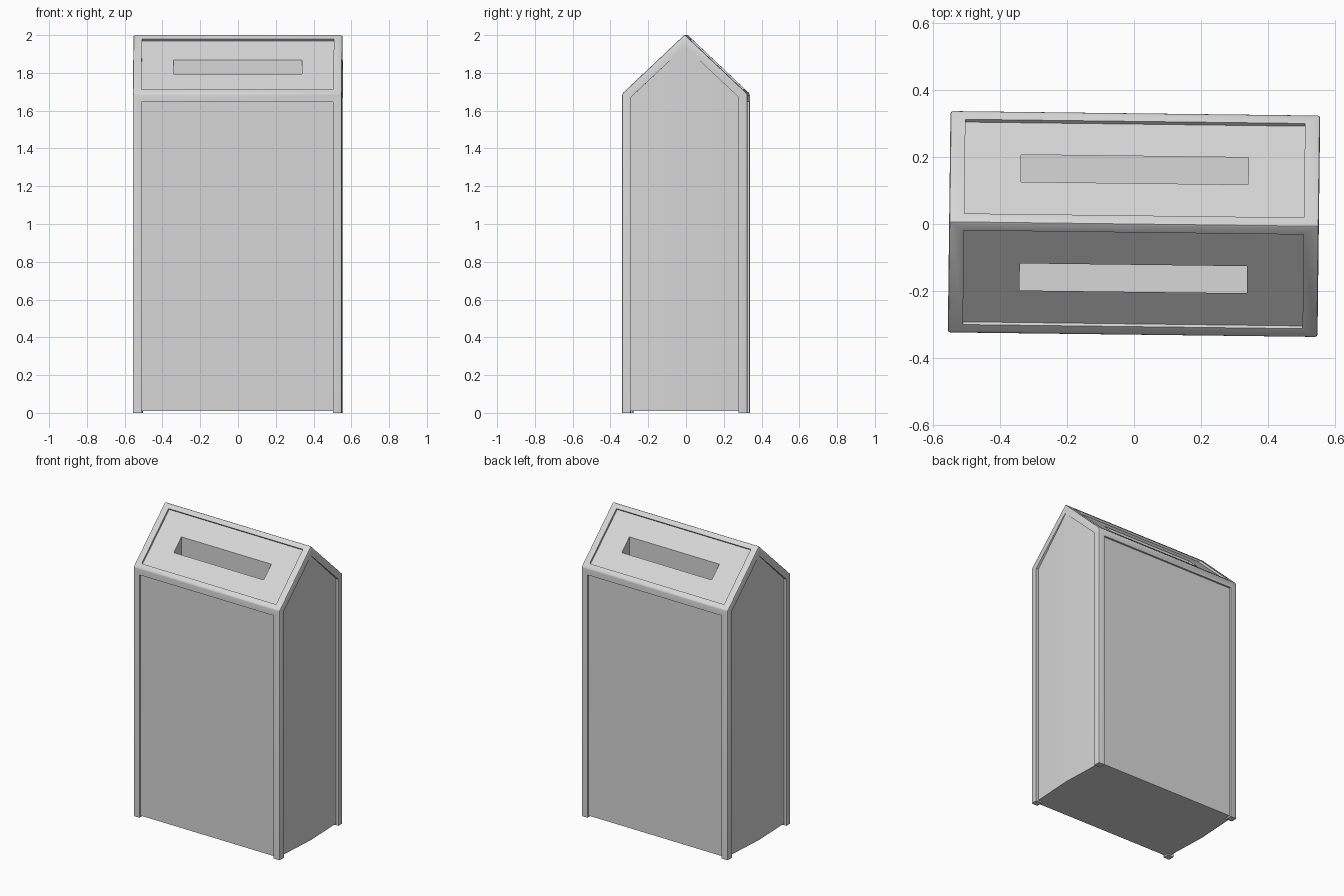
import bpy, bmesh, math
from mathutils import Matrix

cube = bpy.data.objects.get("Cube")
if cube:
    bpy.data.objects.remove(cube, do_unlink=True)

W, D = 0.553, 0.331          # half width, half depth
EAVE, RIDGE = 1.69, 2.0
FRAME, SINK = 0.045, 0.012   # frame width, panel recess
PITCH = math.atan2(RIDGE - EAVE, D)
SLOPE = math.hypot(RIDGE - EAVE, D)

grey = bpy.data.materials.new("light grey metal")
grey.use_nodes = True
grey.diffuse_color = (0.68, 0.68, 0.68, 1)
grey.node_tree.nodes["Principled BSDF"].inputs["Base Color"].default_value = (0.68, 0.68, 0.68, 1)


def finish(name, bm):
    bmesh.ops.recalc_face_normals(bm, faces=bm.faces)
    mesh = bpy.data.meshes.new(name)
    bm.to_mesh(mesh)
    bm.free()
    mesh.materials.append(grey)
    ob = bpy.data.objects.new(name, mesh)
    bpy.context.collection.objects.link(ob)
    return ob


def box(name, size, centre, tilt=0.0):
    bm = bmesh.new()
    m = Matrix.Translation(centre) @ Matrix.Rotation(tilt, 4, "X") @ Matrix.Diagonal((*size, 1))
    bmesh.ops.create_cube(bm, size=1, matrix=m)
    return finish(name, bm)


def side_cutter(side):
    # Gabled panel whose inner surface folds gently outward along the middle
    e, low = D - FRAME, -0.1
    top = RIDGE - FRAME / math.cos(PITCH)
    shoulder = top - e * math.tan(PITCH)
    ring = [(0, low), (e, low), (e, shoulder), (0, top), (-e, shoulder), (-e, low)]
    bm = bmesh.new()
    outer = [bm.verts.new((side * (W + 0.1), y, z)) for y, z in ring]
    inner = [bm.verts.new((side * (W - (0.018 if y else 0.004)), y, z)) for y, z in ring]
    bm.faces.new(outer)
    bm.faces.new(inner[:4])
    bm.faces.new(inner[3:] + inner[:1])
    for i in range(6):
        j = (i + 1) % 6
        bm.faces.new((outer[i], outer[j], inner[j], inner[i]))
    return finish("side_cutter", bm)


# Gabled casing with softly rounded edges
bm = bmesh.new()
gable = [(-D, 0), (D, 0), (D, EAVE), (0, RIDGE), (-D, EAVE)]
face = bm.faces.new([bm.verts.new((-W, y, z)) for y, z in gable])
ext = bmesh.ops.extrude_face_region(bm, geom=[face])
bmesh.ops.translate(bm, vec=(2 * W, 0, 0),
                    verts=[v for v in ext["geom"] if isinstance(v, bmesh.types.BMVert)])
bmesh.ops.recalc_face_normals(bm, faces=bm.faces)
edges = [e for e in bm.edges if max(v.co.z for v in e.verts) > 0.1]
bmesh.ops.bevel(bm, geom=edges, offset=0.007, segments=2, profile=0.5, affect="EDGES")
casing = finish("bin_casing", bm)
# Keep the crown at full height after rounding
top_z = max(v.co.z for v in casing.data.vertices)
for v in casing.data.vertices:
    if v.co.z > RIDGE - 0.02:
        v.co.z += RIDGE - top_z

# Recessed panels, underside between the corner feet, and posting slots
PW = W - FRAME
cutters = [side_cutter(1), side_cutter(-1),
           box("foot_gap_x", (2 * PW, 2, 0.1), (0, 0, -0.04)),
           box("foot_gap_y", (3, 2 * (D - FRAME), 0.1), (0, 0, -0.04))]
for s in (-1, 1):
    panel_top = EAVE - FRAME
    cutters.append(box("wall_cutter", (2 * PW, 0.2, panel_top + 0.1),
                       (0, s * (D - SINK + 0.1), (panel_top - 0.1) / 2)))
    # Roof panel cutter sits along the slope, sunk by the recess depth
    along = SLOPE / 2
    lift = 0.1 - SINK
    cutters.append(box("roof_cutter", (2 * PW, SLOPE - 0.066, 0.2),
                       (0, s * (along * math.cos(PITCH) + lift * math.sin(PITCH)),
                        RIDGE - along * math.sin(PITCH) + lift * math.cos(PITCH)),
                       -s * PITCH))
    cutters.append(box("slot_cutter", (0.68, 0.081, 0.9), (0, s * 0.1625, 1.75)))

bpy.context.view_layer.objects.active = casing
for c in cutters:
    mod = casing.modifiers.new(c.name, "BOOLEAN")
    mod.operation = "DIFFERENCE"
    mod.solver = "EXACT"
    mod.object = c
    bpy.ops.object.modifier_apply(modifier=mod.name)
    bpy.data.objects.remove(c, do_unlink=True)

# Soft rounded edges, crisp panel borders, slight turn on the spot
bpy.ops.object.select_all(action="DESELECT")
casing.select_set(True)
bpy.ops.object.shade_smooth_by_angle(angle=math.radians(32))
casing.rotation_euler.z = math.radians(-0.7)
